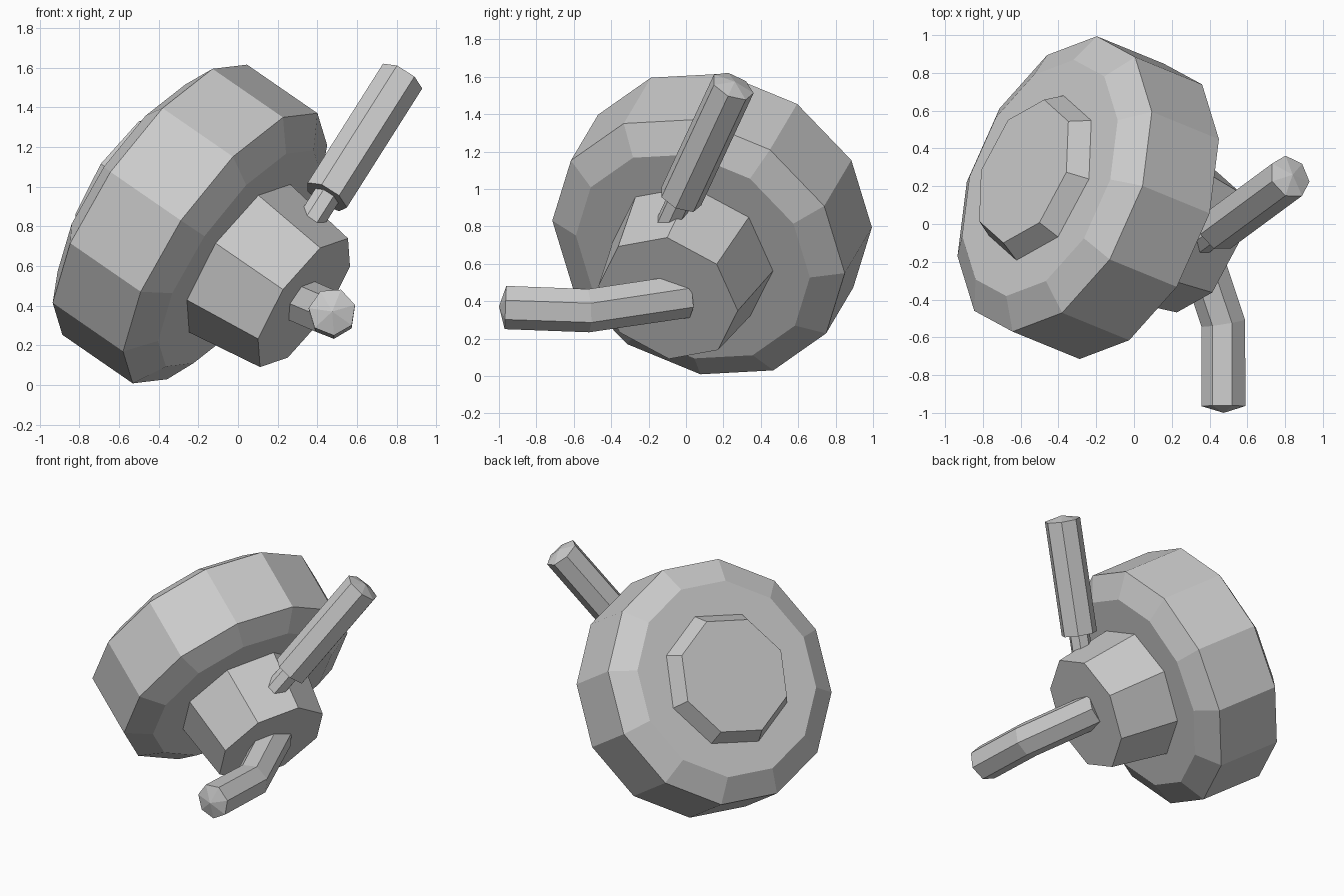
import bpy, bmesh
from math import cos, sin, pi
from mathutils import Vector

if "Cube" in bpy.data.objects:
    bpy.data.objects.remove(bpy.data.objects["Cube"])


def loft(name, rings, sides, ref, tip=0.0):
    """Skin rings of (centre, normal, radius); vertices start at ref direction."""
    bm = bmesh.new()
    loops = []
    for c, n, r in rings:
        n = Vector(n).normalized()
        u = Vector(ref)
        u = (u - n * u.dot(n)).normalized()
        v = n.cross(u)
        loops.append([bm.verts.new(Vector(c) + r * (u * cos(2 * pi * i / sides) + v * sin(2 * pi * i / sides)))
                      for i in range(sides)])
    for a, b in zip(loops, loops[1:]):
        for i in range(sides):
            j = (i + 1) % sides
            bm.faces.new((a[i], a[j], b[j], b[i]))
    bm.faces.new(loops[0])
    if tip:
        # shallow faceted cap
        c, n, r = rings[-1]
        p = bm.verts.new(Vector(c) + Vector(n).normalized() * tip)
        for i in range(sides):
            bm.faces.new((loops[-1][i], loops[-1][(i + 1) % sides], p))
    else:
        bm.faces.new(loops[-1])
    bmesh.ops.recalc_face_normals(bm, faces=bm.faces)
    me = bpy.data.meshes.new(name)
    bm.to_mesh(me)
    bm.free()
    ob = bpy.data.objects.new(name, me)
    bpy.context.collection.objects.link(ob)
    return ob


# Tilted drum axis, measured from the front edge ring
axis = Vector((0.78, -0.319, -0.538)).normalized()
ref = (0.27, 0.953, -0.17)
front = Vector((-0.065, 0.067, 0.69))


def turned(name, profile, sides):
    return loft(name, [(front + axis * d, axis, r) for d, r in profile], sides, ref)


# Drum with chamfered rims
turned("drum", [(-0.555, 0.66), (-0.455, 0.825), (0, 0.825), (0.095, 0.66)], 12)

# Octagonal hubs on both faces
turned("front_hub", [(0.06, 0.455), (0.095, 0.452), (0.51, 0.393)], 8)
turned("back_hub", [(-0.665, 0.40), (-0.555, 0.46), (-0.52, 0.46)], 8)

# Bent handle leaving the front hub
p0, p1, p2 = Vector((0.30, 0.0, 0.43)), Vector((0.475, -0.525, 0.353)), Vector((0.475, -0.965, 0.37))
d0, d1 = (p1 - p0).normalized(), (p2 - p1).normalized()
loft("bent_handle", [(p0, d0, 0.12), (p1, d0 + d1, 0.12), (p2, d1, 0.12)], 7, (0.956, 0, 0.29), 0.035)

# Upper lever: thin stem and thick grip
g0, g1 = Vector((0.445, -0.03, 0.95)), Vector((0.825, 0.25, 1.55))
d = (g1 - g0).normalized()
loft("lever_stem", [(g0 - d * 0.25, d, 0.07), (g0 + d * 0.05, d, 0.07)], 7, (1, 0, 0))
loft("lever_grip", [(g0, d, 0.12), (g1, d, 0.12)], 7, (1, 0, 0), 0.03)
